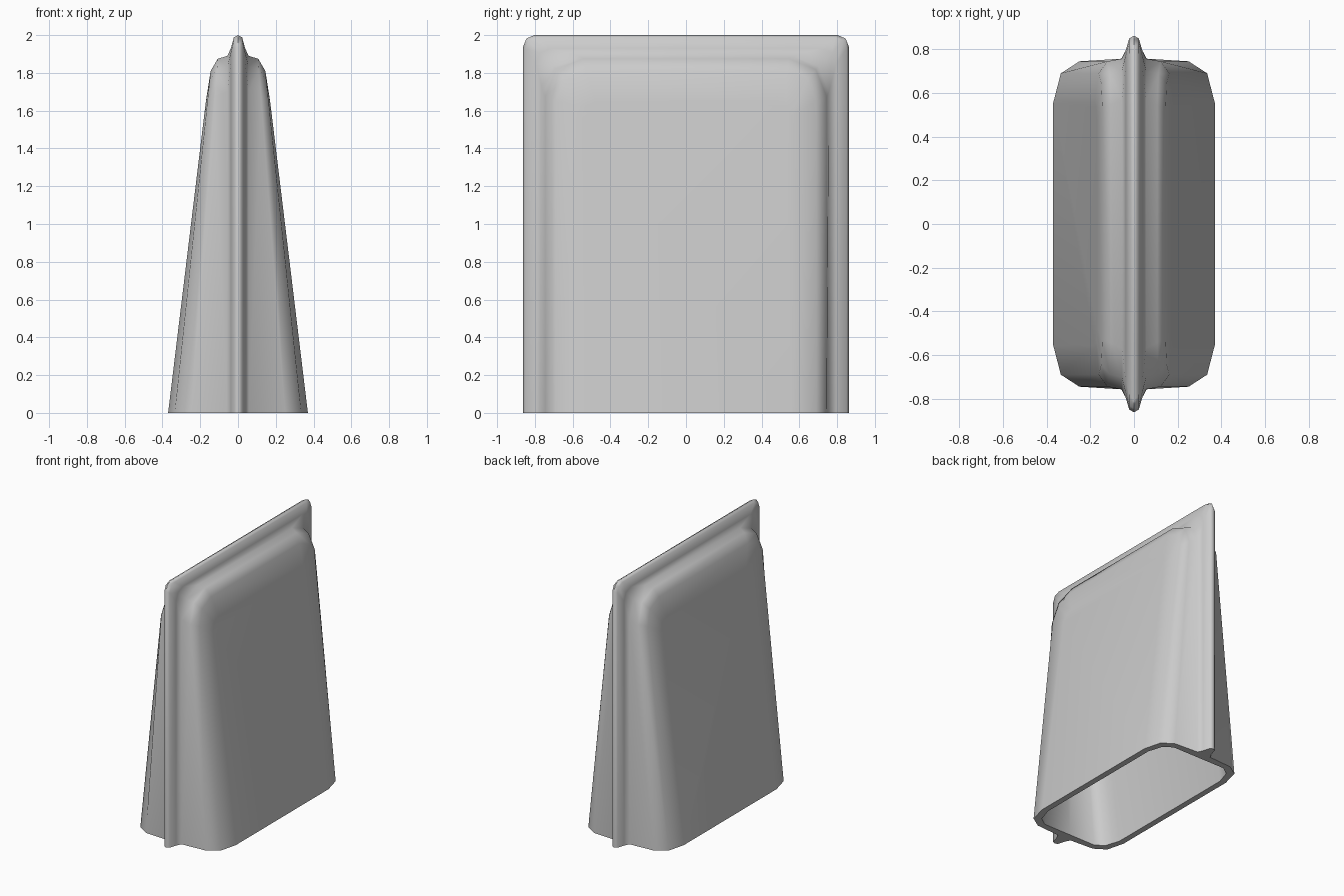
import bpy
import bmesh
import math

if "Cube" in bpy.data.objects:
    bpy.data.objects.remove(bpy.data.objects["Cube"])

grey = bpy.data.materials.new("plain grey")
grey.diffuse_color = (0.6, 0.6, 0.6, 1)
grey.use_nodes = True
grey.node_tree.nodes["Principled BSDF"].inputs["Base Color"].default_value = grey.diffuse_color

# Each layer is an arch: half depth, height, corner cut, x at the base, x at the top
OUTER = [
    (0.862, 2.00, 0.06, 0.0, 0.0),      # fin tip
    (0.850, 1.988, 0.06, 0.022, 0.022),
    (0.795, 1.93, 0.08, 0.038, 0.038),  # fin side
    (0.757, 1.89, 0.19, 0.058, 0.056),  # fin root
    (0.745, 1.875, 0.20, 0.25, 0.107),  # body edge
    (0.690, 1.81, 0.16, 0.335, 0.145),
    (0.555, 1.65, 0.08, 0.37, 0.17),    # rim of the flat side
]
INNER = [
    (0.700, 1.83, 0.20, 0.0, 0.0),      # middle of the cavity
    (0.700, 1.83, 0.20, 0.225, 0.07),
    (0.655, 1.77, 0.16, 0.29, 0.10),
    (0.545, 1.64, 0.08, 0.325, 0.125),  # rim of the inner flat side
]


def arch(bm, layer, side):
    """Vertices of one arch, running over the top from front to back."""
    d, h, c, base, top = layer
    half = [(d, 0), (d, h - c), (d - 0.29 * c, h - 0.29 * c), (d - c, h)]
    path = [(-y, z) for y, z in half] + [(y, z) for y, z in reversed(half)]
    return [bm.verts.new((side * (base + (top - base) * z / h), y, z)) for y, z in path]


bm = bmesh.new()
for side in (-1, 1):
    shells = []
    for layers in (OUTER, INNER):
        rows = [arch(bm, layer, side) for layer in layers]
        for a, b in zip(rows, rows[1:]):
            for i in range(len(a) - 1):
                bm.faces.new((a[i], a[i + 1], b[i + 1], b[i]))
        bm.faces.new(rows[-1])  # flat side panel
        shells.append(rows)
    outer, inner = shells
    # Bottom rim: the two ends and the strip along the side
    for end in (0, -1):
        bm.faces.new([r[end] for r in outer] + [r[end] for r in reversed(inner)])
    bm.faces.new((outer[-1][0], outer[-1][-1], inner[-1][-1], inner[-1][0]))

bmesh.ops.remove_doubles(bm, verts=bm.verts, dist=0.0005)
bmesh.ops.recalc_face_normals(bm, faces=bm.faces)
mesh = bpy.data.meshes.new("finned_cover")
bm.to_mesh(mesh)
bm.free()
mesh.materials.append(grey)
cover = bpy.data.objects.new("finned_cover", mesh)
bpy.context.collection.objects.link(cover)

# Smooth shading with a sharp bottom rim
bpy.context.view_layer.objects.active = cover
cover.select_set(True)
bpy.ops.object.shade_smooth_by_angle(angle=math.radians(65))
